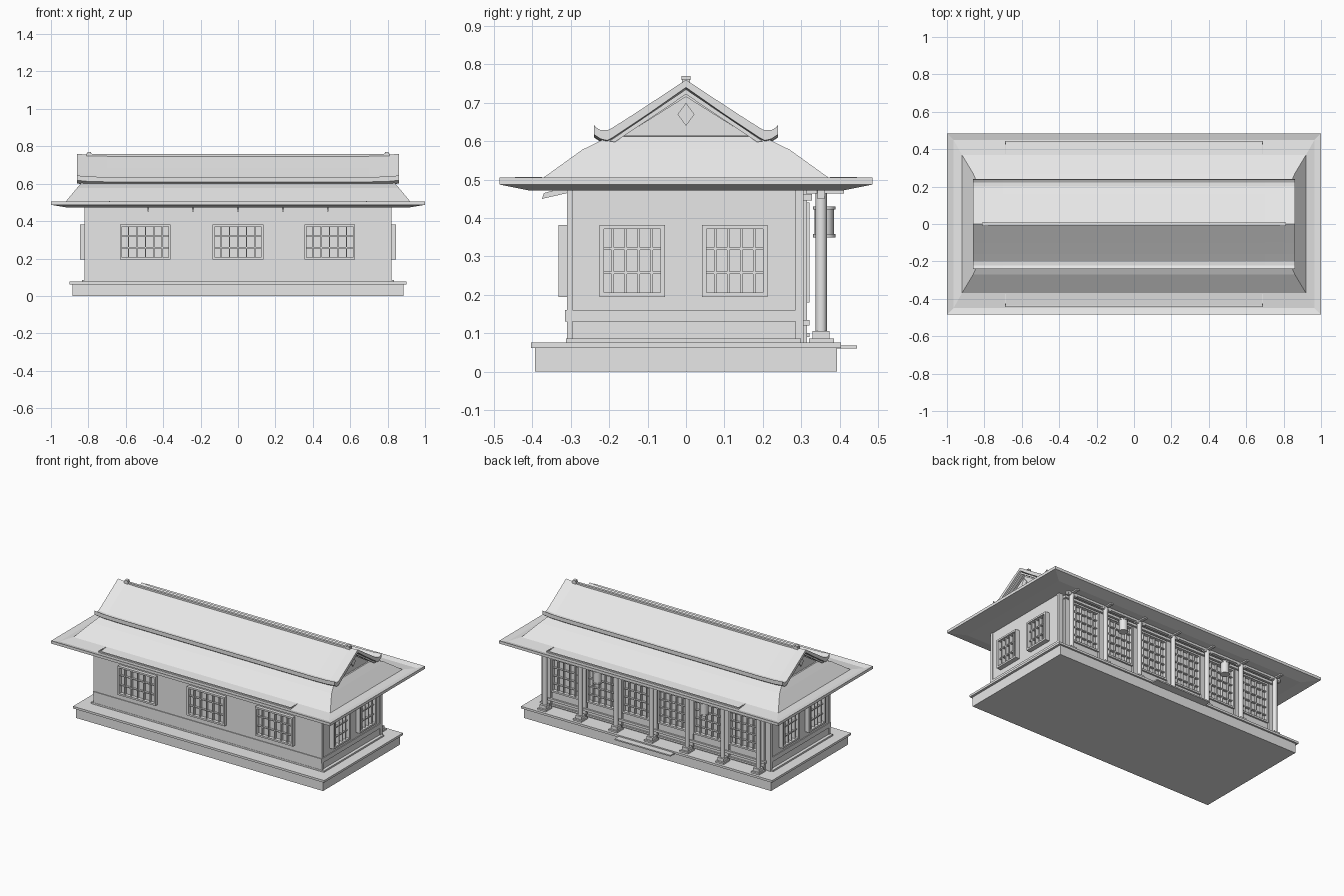
import bpy, bmesh, math
from mathutils import Matrix, Vector

if "Cube" in bpy.data.objects:
    bpy.data.objects.remove(bpy.data.objects["Cube"])

grey = bpy.data.materials.new("light grey")
grey.diffuse_color = (0.8, 0.8, 0.8, 1)
grey.use_nodes = True
grey.node_tree.nodes["Principled BSDF"].inputs["Base Color"].default_value = grey.diffuse_color


def finish(name, bm, matrix=None):
    if matrix:
        bm.transform(matrix)
    bmesh.ops.recalc_face_normals(bm, faces=bm.faces)
    me = bpy.data.meshes.new(name)
    bm.to_mesh(me)
    bm.free()
    me.materials.append(grey)
    ob = bpy.data.objects.new(name, me)
    bpy.context.collection.objects.link(ob)
    return ob


def boxes(name, items, matrix=None):
    """Boxes given as (x0, x1, y0, y1, z0, z1), joined into one object."""
    bm = bmesh.new()
    for x0, x1, y0, y1, z0, z1 in items:
        m = Matrix.Translation(((x0 + x1) / 2, (y0 + y1) / 2, (z0 + z1) / 2))
        m = m @ Matrix.Diagonal((x1 - x0, y1 - y0, z1 - z0, 1))
        bmesh.ops.create_cube(bm, size=1, matrix=m)
    return finish(name, bm, matrix)


def prism(name, profile, x0, x1):
    """Extrude a (y, z) outline along x."""
    bm = bmesh.new()
    a = [bm.verts.new((x0, y, z)) for y, z in profile]
    b = [bm.verts.new((x1, y, z)) for y, z in profile]
    n = len(a)
    bm.faces.new(a)
    bm.faces.new(b)
    for i in range(n):
        j = (i + 1) % n
        bm.faces.new((a[i], a[j], b[j], b[i]))
    return finish(name, bm)


def cylinders(name, items, seg=16):
    """Upright cylinders given as (x, y, z0, z1, radius)."""
    bm = bmesh.new()
    for x, y, z0, z1, r in items:
        bmesh.ops.create_cone(bm, cap_ends=True, segments=seg, radius1=r, radius2=r,
                              depth=z1 - z0, matrix=Matrix.Translation((x, y, (z0 + z1) / 2)))
    ob = finish(name, bm)
    for f in ob.data.polygons:
        f.use_smooth = abs(f.normal.z) < 0.5
    return ob


def lattice(name, w, z0, z1, cols, rows, matrix, depth=0.022, frame=0.011, skirt=None):
    """Framed grid standing on the wall plane y = 0, facing -y."""
    h = w / 2
    parts = [(-h, -h + frame, -depth, 0, z0, z1), (h - frame, h, -depth, 0, z0, z1),
             (-h, h, -depth, 0, z0, z0 + frame), (-h, h, -depth, 0, z1 - frame, z1)]
    for i in range(1, cols):
        x = -h + w * i / cols
        parts.append((x - .003, x + .003, -depth * .7, 0, z0, z1))
    for i in range(1, rows):
        z = z0 + (z1 - z0) * i / rows
        parts.append((-h, h, -depth * .6, 0, z - .003, z + .003))
    if skirt is not None:  # solid lower door panel
        parts += [(-h, h, -depth * .5, 0, skirt, z0),
                  (-h, h, -depth, 0, skirt, skirt + frame)]
    return boxes(name, parts, matrix)


def place(x, y, deg):
    return Matrix.Translation((x, y, 0)) @ Matrix.Rotation(math.radians(deg), 4, 'Z')


# Stone base, floor slab, back step
boxes("base", [(-.885, .885, -.393, .393, 0, .062)])
boxes("floor_slab", [(-.9, .9, -.404, .404, .062, .076)])
boxes("back_step", [(-.2, .2, .39, .445, .06, .068)])

# Walls with front and back faces standing slightly proud
boxes("wall_core", [(-.815, .815, -.3, .3, .076, .48)])
boxes("front_wall", [(-.82, .82, -.31, -.295, .076, .48)])
boxes("wall_bands", [(-.82, .82, -.315, -.3, .13, .16), (-.82, -.81, -.3, .3, .13, .16),
                     (.81, .82, -.3, .3, .13, .16), (-.835, .835, -.312, .3, .076, .086)])

# Windows on the front and both ends
for x in (-.495, 0, .49):
    lattice("front_window", .27, .195, .382, 6, 3, place(x, -.31, 0))
for y in (-.14, .127):
    lattice("right_window", .17, .195, .382, 5, 3, place(.815, y, 90), depth=.03)
    lattice("left_window", .17, .195, .382, 5, 3, place(-.815, y, -90), depth=.03)

# Back porch: round posts on square footings, wall posts, doors
post_x = [-.765 + .255 * i for i in range(7)]
cylinders("porch_posts", [(x, .352, .1, .475, .0145) for x in post_x])
boxes("post_footings", [b for x in post_x for b in (
    (x - .03, x + .03, .32, .386, .076, .086), (x - .022, x + .022, .33, .374, .086, .106))])
boxes("wall_posts", [(x - .014, x + .014, .295, .315, .076, .475) for x in post_x]
      + [(s * .805 - .015, s * .805 + .015, .285, .306, .076, .475) for s in (-1, 1)])
boxes("door_rails", [(-.79, .79, .295, .322, .12, .135), (-.79, .79, .295, .328, .446, .462)])
for a, b in zip(post_x, post_x[1:]):
    lattice("door", .212, .18, .44, 5, 5, place((a + b) / 2, .3, 180), skirt=.09)

# Eave beam, brackets and rafter tails
boxes("porch_beam", [(-.8, .8, .342, .362, .458, .475)])
boxes("post_brackets", [b for x in post_x for b in (
    (x - .01, x + .01, .3, .412, .464, .476), (x - .035, x + .035, .343, .361, .45, .462))])
for x in (-.48, -.24, 0, .24, .48):
    prism("front_rafter", [(-.375, .45), (-.37, .465), (-.33, .476), (-.3, .476), (-.3, .467)],
          x - .005, x + .005)

# Hanging lanterns
for x in (-.3825, .3825):
    cylinders("lantern", [(x, .36, .358, .422, .025), (x, .36, .35, .358, .029),
                          (x, .36, .422, .43, .029), (x, .36, .43, .475, .003)], 12)

# Lower hipped roof lofted through rectangles (half x, half y, z)
rings = [(.91, .41, .472), (1, .485, .487), (1, .485, .505), (.965, .45, .496),
         (.92, .37, .506), (.86, .27, .578), (.83, .2, .612)]
bm = bmesh.new()
loops = [[bm.verts.new((sx * hx, sy * hy, z)) for sx, sy in ((-1, -1), (1, -1), (1, 1), (-1, 1))]
         for hx, hy, z in rings]
bm.faces.new(loops[0])
bm.faces.new(loops[-1])
for lo, hi in zip(loops, loops[1:]):
    for i in range(4):
        j = (i + 1) % 4
        bm.faces.new((lo[i], lo[j], hi[j], hi[i]))
finish("lower_roof", bm)

# Thin guard rails along both long eaves with short returns
for s in (-1, 1):
    ya, yb = sorted((s * .445, s * .435))
    yc, yd = sorted((s * .445, s * .375))
    boxes("eave_rail", [(-.69, .69, ya, yb, .494, .505), (-.69, -.684, yc, yd, .496, .507),
                        (.684, .69, yc, yd, .496, .507)])

# Gable ends: wall, raised triangle and diamond
prism("gable_wall", [(-.2, .6), (.2, .6), (0, .735)], -.815, .815)
for s in (-1, 1):
    prism("gable_panel", [(-.165, .613), (.165, .613), (0, .717)], s * .81, s * .822)
    prism("gable_diamond", [(0, .64), (.022, .67), (0, .7), (-.022, .67)], s * .81, s * .828)

# Upper roof: sloped sheet with upturned eaves, ends lifting slightly
top = [(0, .752), (.1, .686), (.16, .647), (.2, .622), (.222, .621), (.235, .628), (.24, .636)]
under = [(.24, .61), (.222, .598), (.205, .594), (.19, .602), (.1, .662), (0, .732)]
half = top + under
outline = half + [(-y, z) for y, z in reversed(half) if y > 0]
stations = [(-.86, .008), (-.8, .002), (-.7, 0), (.7, 0), (.8, .002), (.86, .008)]
bm = bmesh.new()
sect = [[bm.verts.new((x, y, z + lift)) for y, z in outline] for x, lift in stations]
bm.faces.new(sect[0])
bm.faces.new(sect[-1])
n = len(outline)
for a, b in zip(sect, sect[1:]):
    for i in range(n):
        j = (i + 1) % n
        bm.faces.new((a[i], a[j], b[j], b[i]))
finish("upper_roof", bm)

# Barge boards under the roof ends
for s in (-1, 1):
    for t in (-1, 1):
        prism("barge_board", [(0, .735), (t * .2, .6), (t * .185, .598), (0, .722)],
              s * .83, s * .85)

# Ridge cap and end ornaments
boxes("ridge_cap", [(-.8, .8, -.008, .008, .735, .758)])
boxes("ridge_ornaments", [b for s in (-1, 1) for b in (
    (s * .795 - .014, s * .795 + .014, -.01, .01, .74, .762),
    (s * .795 - .01, s * .795 + .01, -.012, .012, .76, .77))])
